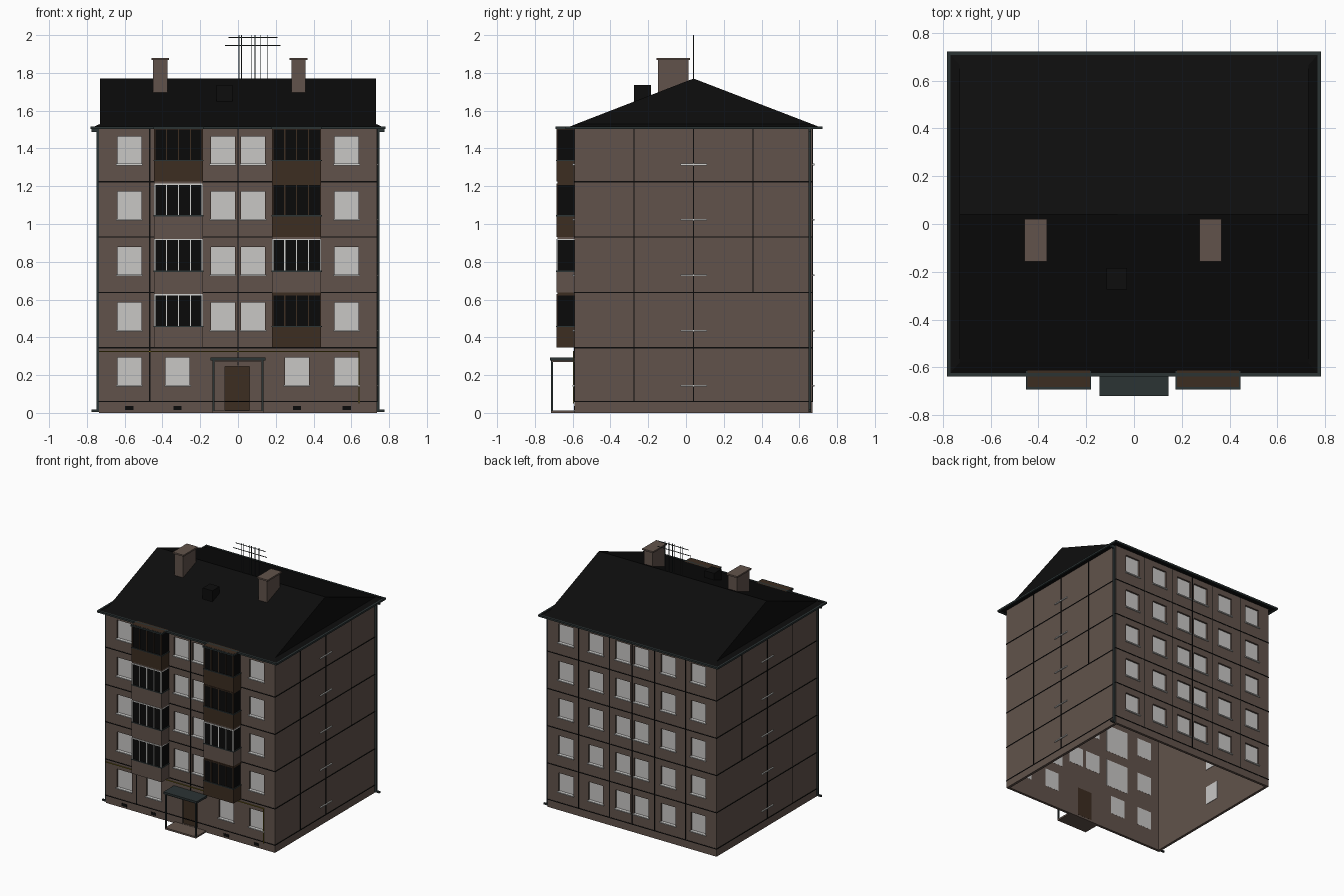
import bpy, bmesh
from mathutils import Vector

if "Cube" in bpy.data.objects:
    bpy.data.objects.remove(bpy.data.objects["Cube"])


def material(name, rgb):
    m = bpy.data.materials.new(name)
    m.use_nodes = True
    m.diffuse_color = (*rgb, 1)
    m.node_tree.nodes["Principled BSDF"].inputs["Base Color"].default_value = (*rgb, 1)
    return m


WALL = material("taupe wall", (.12, .086, .07))
ROOF = material("black roof", (.004, .004, .004))
SEAM = material("black joint", (.003, .003, .003))
GLASS = material("pale window", (.58, .57, .56))
WHITE = material("white frame", (.65, .65, .63))
WOOD = material("brown wood", (.045, .026, .015))
SLATE = material("slate metal", (.024, .033, .034))
PIPE = material("yellow pipe", (.2, .15, .01))


def finish(name, bm, mat):
    bmesh.ops.recalc_face_normals(bm, faces=bm.faces)
    mesh = bpy.data.meshes.new(name)
    bm.to_mesh(mesh)
    bm.free()
    mesh.materials.append(mat)
    ob = bpy.data.objects.new(name, mesh)
    bpy.context.collection.objects.link(ob)
    return ob


def boxes(name, mat, items):
    """One object made of boxes, each given as (x0, x1, y0, y1, z0, z1)."""
    bm = bmesh.new()
    for x0, x1, y0, y1, z0, z1 in items:
        vs = bmesh.ops.create_cube(bm, size=1)["verts"]
        for v in vs:
            v.co = Vector((x1 if v.co.x > 0 else x0,
                           y1 if v.co.y > 0 else y0,
                           z1 if v.co.z > 0 else z0))
    return finish(name, bm, mat)


W, FRONT, BACK, TOP = .735, -.59, .67, 1.51
T = .02                      # wall thickness
STOREY, BASE = .293, .345
RIDGE_Y, RIDGE_Z = .04, 1.77
floors = [.145 + STOREY * i for i in range(5)]


def wall_with_holes(name, y, inward, holes):
    """Sheet wall in the xz plane, its cells left out where holes fall."""
    xs = sorted({-W, W, *[h[0] for h in holes], *[h[1] for h in holes]})
    zs = sorted({0, TOP, *[h[2] for h in holes], *[h[3] for h in holes]})
    bm = bmesh.new()
    for a, b in zip(xs, xs[1:]):
        for c, d in zip(zs, zs[1:]):
            mx, mz = (a + b) / 2, (c + d) / 2
            if any(h[0] < mx < h[1] and h[2] < mz < h[3] for h in holes):
                continue
            p, q = y, y + inward * T
            cell = [bm.verts.new((x, p, z)) for x, z in ((a, c), (b, c), (b, d), (a, d))]
            bm.faces.new(cell)
    bmesh.ops.remove_doubles(bm, verts=bm.verts, dist=.0001)
    ext = bmesh.ops.extrude_face_region(bm, geom=list(bm.faces), use_keep_orig=True)
    new = [v for v in ext["geom"] if isinstance(v, bmesh.types.BMVert)]
    bmesh.ops.translate(bm, verts=new, vec=(0, inward * T, 0))
    finish(name, bm, WALL)


# Windows: openings, recessed panes and sills
def window(cx, z):
    return (cx - .064, cx + .064, z, z + .147)


cols = [-.575, -.315, -.08, .08, .315, .575]
back_holes = [window(c, z) for c in cols for z in floors]
front_holes = [window(c, z) for c in (-.575, .575) for z in floors]
front_holes += [window(c, z) for c in (-.08, .08) for z in floors[1:]]
front_holes += [window(c, floors[0]) for c in (-.32, .312)]
door_holes = [(c - .1, c + .1, z - .07, z + .15) for c in (-.315, .31) for z in floors[1:]]
entrance = (-.068, .062, .015, .245)

wall_with_holes("front_wall", FRONT, 1, front_holes + door_holes + [entrance])
wall_with_holes("back_wall", BACK, -1, back_holes)
boxes("side_walls", WALL, [(s - T if s > 0 else s, s if s > 0 else s + T,
                            FRONT + T, BACK - T, 0, TOP) for s in (-W, W)])

for name, y, inward, holes in (("front", FRONT, 1, front_holes + door_holes),
                               ("back", BACK, -1, back_holes)):
    d0, d1 = sorted((y + inward * .014, y + inward * (T + .001)))
    boxes(name + "_panes", GLASS, [(a, b, d0, d1, c, d) for a, b, c, d in holes])
    s0, s1 = sorted((y - inward * .01, y + inward * .014))
    boxes(name + "_sills", WHITE, [(a - .006, b + .006, s0, s1, c - .006, c + .002)
                                   for a, b, c, d in holes if b - a < .15])
side_x = [(-W - .008, -W + .01), (W - .01, W + .008)]
boxes("side_sills", WHITE, [(a, b, -.03, .11, z - .006, z + .002)
                            for a, b in side_x for z in floors])
boxes("side_inner_panes", GLASS, [(s - .003, s + .003, -.024, .104, z, z + .147)
                                  for s in (T - W, W - T) for z in floors])
boxes("entrance_door", WOOD, [(*entrance[:2], FRONT + .01, FRONT + T + .001, *entrance[2:])])

# Panel joints
H, P = .003, .003            # half width and projection
levels = [.06] + [BASE + STOREY * i for i in range(4)]
joints = []
for z in levels:
    x = W + P
    joints += [(-x, x, FRONT - P, FRONT, z - H, z + H), (-x, x, BACK, BACK + P, z - H, z + H)]
    joints += [(min(s, s * x / W), max(s, s * x / W), FRONT, BACK, z - H, z + H) for s in (-W, W)]
for y, low in ((-.275, .06), (RIDGE_Y, .06), (.355, .64)):
    joints += [(min(s, s * (W + P) / W), max(s, s * (W + P) / W), y - H, y + H, low, TOP)
               for s in (-W, W)]
joints += [(x - H, x + H, BACK, BACK + P, .06, TOP) for x in (-.465, -.195, 0, .195, .465)]
joints += [(x - H, x + H, FRONT - P, FRONT, z, TOP) for x, z in ((-.467, .06), (0, .25))]
boxes("panel_joints", SEAM, joints)
boxes("cellar_vents", SEAM, [(x - .022, x + .022, FRONT - P, FRONT, .014, .036)
                             for x in (-.575, -.32, .312, .575)])

# Gable roof with a small skirt below each gable
ex, ey0, ey1, skirt = .775, -.63, .715, .73
bm = bmesh.new()
ring = [(-ex, ey0), (ex, ey0), (ex, ey1), (-ex, ey1)]
low = [bm.verts.new((x, y, TOP)) for x, y in ring]
slope = .02
inner = [bm.verts.new((x / ex * skirt, y - slope * 2.5 * (1 if y > 0 else -1), TOP + slope))
         for x, y in ring]
ridge = [bm.verts.new((x, RIDGE_Y, RIDGE_Z)) for x in (-skirt, skirt)]
bm.faces.new(low)
for i in range(4):
    j = (i + 1) % 4
    bm.faces.new((low[i], low[j], inner[j], inner[i]))
bm.faces.new((inner[0], inner[1], ridge[1], ridge[0]))
bm.faces.new((inner[2], inner[3], ridge[0], ridge[1]))
bm.faces.new((inner[1], inner[2], ridge[1]))
bm.faces.new((inner[3], inner[0], ridge[0]))
finish("roof", bm, ROOF)
g = .007
gutters = [(-ex - g, ex + g, y - g, y + g, TOP - g, TOP + g) for y in (ey0, ey1)]
gutters += [(x - g, x + g, ey0, ey1, TOP - g, TOP + g) for x in (-ex, ex)]
boxes("gutters", SLATE, gutters)
boxes("roof_hatch", ROOF, [(-.115, -.03, -.275, -.185, 1.62, 1.735)])

# Chimneys with caps
stacks, caps = [], []
for cx in (-.412, .32):
    stacks.append((cx - .038, cx + .038, -.148, .012, 1.68, 1.87))
    caps.append((cx - .047, cx + .047, -.156, .02, 1.868, 1.88))
boxes("chimney_stacks", WALL, stacks)
boxes("chimney_caps", WALL, caps)

# Aerials on the ridge
r = .002
poles = [(x - r, x + r, RIDGE_Y - r, RIDGE_Y + r, RIDGE_Z - .02, 2)
         for x in (.005, .018, .07, .09, .12, .155)]
poles += [(a, b, RIDGE_Y - r, RIDGE_Y + r, z - r, z + r)
          for a, b, z in ((-.05, .21, 1.988), (-.07, .225, 1.945))]
boxes("aerials", SLATE, poles)

# Glazed balconies, two stacks of four
by = -.685
styles = {-.315: ((WALL, WHITE), (WALL, WHITE), (WALL, WHITE), (WOOD, WOOD)),
          .31: ((WOOD, WOOD), (WALL, WOOD), (WALL, WHITE), (WOOD, WOOD))}
styles[.31] = ((WOOD, WOOD), (WALL, WHITE), (WOOD, WOOD), (WOOD, WOOD))
for cx, stack in styles.items():
    a, b = cx - .13, cx + .13
    side = "left" if cx > 0 else "right"
    for i, (panel, frame) in enumerate(stack):
        z = BASE + STOREY * i
        rail, head = z + .112, z + .28
        name = f"{side}_balcony_{i + 1}"
        boxes(name + "_parapet", panel, [(a, b, by, FRONT, z, rail)])
        boxes(name + "_glazing", SEAM, [(a + .004, b - .004, by + .004, FRONT, rail, head)])
        t = .0035
        bars = [(x - t, x + t, by - .001, by + .006, rail, head)
                for x in [a + t + (b - a - 2 * t) * k / 4 for k in range(5)]]
        bars += [(a, b, by - .001, by + .006, head - t, head + t)]
        bars += [(x - t, x + t, by, FRONT, head - t, head + t) for x in (a + t, b - t)]
        boxes(name + "_frame", frame, bars)
        boxes(name + "_ledge", SLATE, [(a - t, b + t, by - t, FRONT, rail - t, rail + t)])
        boxes(name + "_slab", panel, [(a, b, by + t, FRONT, head, z + STOREY)])
    boxes(side + "_balcony_roof", SLATE, [(a - .006, b + .006, by - .007, FRONT, TOP - .006, TOP + .006)])

# Entrance porch
py = -.715
boxes("porch_canopy", SLATE, [(-.145, .145, py - .005, FRONT, .278, .294)])
boxes("porch_soffit", WALL, [(-.135, .135, py + .005, FRONT, .27, .278)])
boxes("porch_posts", SLATE, [(x - .005, x + .005, py, py + .01, .01, .28) for x in (-.13, .13)])
boxes("porch_step", WALL, [(-.135, .135, py, FRONT, 0, .013)])

# Gas pipe across the front
boxes("gas_pipe", PIPE, [(-W, .64, FRONT - .008, FRONT - .003, .322, .327),
                         (.637, .642, FRONT - .008, FRONT - .003, .05, .327)])

# Downpipes at two opposite corners
pipes = []
for s, y in ((-1, FRONT + .012), (1, BACK - .015)):
    for x0, x1, z0, z1 in ((W, W + .014, .005, TOP), (W, ex, .005, .017), (W, ex, 1.487, TOP)):
        xa, xb = sorted((s * x0, s * x1))
        pipes.append((xa, xb, y - .007, y + .007, z0, z1))
boxes("downpipes", SLATE, pipes)
